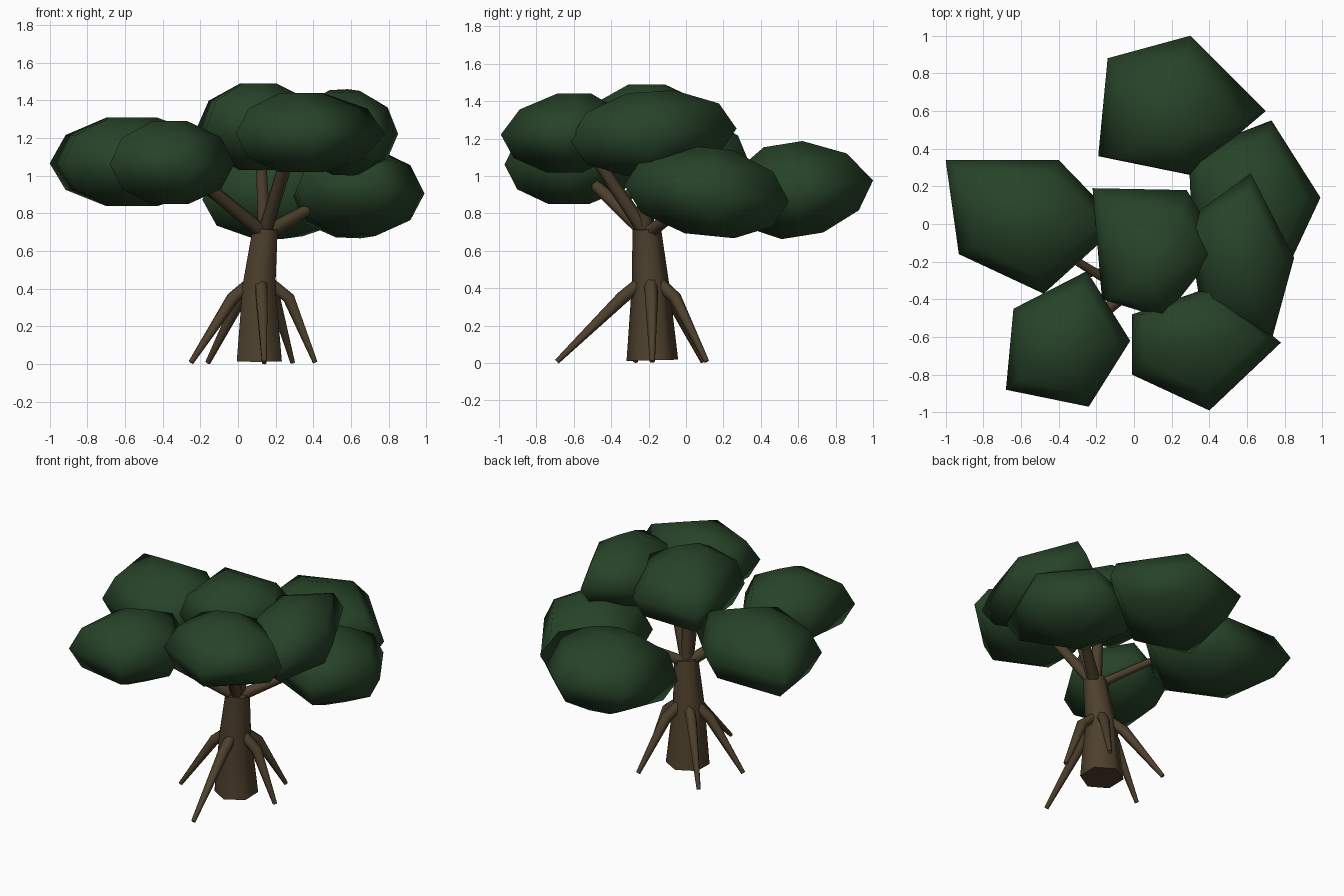
import bpy, bmesh, math
from mathutils import Vector

cube = bpy.data.objects.get("Cube")
if cube:
    bpy.data.objects.remove(cube, do_unlink=True)


def make_material(name, colour):
    mat = bpy.data.materials.new(name)
    mat.use_nodes = True
    mat.diffuse_color = (*colour, 1)
    mat.node_tree.nodes["Principled BSDF"].inputs["Base Color"].default_value = (*colour, 1)
    return mat


leaf_green = make_material("leaf green", (0.02, 0.056, 0.021))
bark_brown = make_material("bark brown", (0.076, 0.052, 0.026))


def loft(name, rings, mat, angle):
    """Skin a closed solid over rings that share one point count."""
    bm = bmesh.new()
    loops = [[bm.verts.new(p) for p in ring] for ring in rings]
    count = len(loops[0])
    for low, high in zip(loops, loops[1:]):
        for i in range(count):
            j = (i + 1) % count
            bm.faces.new((low[i], low[j], high[j], high[i]))
    bm.faces.new(loops[0][::-1])
    bm.faces.new(loops[-1])
    bmesh.ops.recalc_face_normals(bm, faces=bm.faces)
    mesh = bpy.data.meshes.new(name)
    bm.to_mesh(mesh)
    bm.free()
    mesh.materials.append(mat)
    obj = bpy.data.objects.new(name, mesh)
    bpy.context.collection.objects.link(obj)
    bpy.ops.object.select_all(action="DESELECT")
    obj.select_set(True)
    bpy.context.view_layer.objects.active = obj
    bpy.ops.object.shade_smooth_by_angle(angle=math.radians(angle))
    return obj


def limb(name, path, radii, sides=6):
    """Tapered tube along a path."""
    points = [Vector(p) for p in path]
    rings = []
    for i, (p, r) in enumerate(zip(points, radii)):
        along = points[min(i + 1, len(points) - 1)] - points[max(i - 1, 0)]
        turn = Vector((0, 0, 1)).rotation_difference(along.normalized())
        steps = [math.tau * (k + 0.5) / sides for k in range(sides)]
        rings.append([p + turn @ Vector((r * math.cos(a), r * math.sin(a), 0)) for a in steps])
    return loft(name, rings, bark_brown, 65)


# Flattened five-sided foliage profile: relative height, relative width
PROFILE = [(0, 0.3), (0.18, 0.8), (0.48, 1), (0.8, 0.8), (1, 0.28)]


def foliage(name, bottom, top, outline, slope=0, peak=0):
    """Clump over an outline; slope tilts it and peak shifts its top, both along y."""
    corners = [Vector((x, y, 0)) for x, y in outline]
    centre = sum(corners, Vector()) / len(corners)
    rings = []
    for height, width in PROFILE:
        lift = Vector((0, peak * max(0, height - 0.48) * 2, bottom + (top - bottom) * height))
        ring = [centre.lerp(c, width) for c in corners]
        rings.append([p + lift + Vector((0, 0, slope * (p.y - centre.y))) for p in ring])
    return loft(name, rings, leaf_green, 89)


# Foliage clumps
foliage("foliage_right", 0.84, 1.31,
        [(-1, .34), (-.4, .34), (-.07, 0), (-.48, -.37), (-.93, -.16)])
foliage("foliage_front_right", 0.85, 1.29,
        [(-.64, -.45), (-.25, -.25), (-.02, -.62), (-.24, -.97), (-.68, -.88)])
foliage("foliage_crown", 1.03, 1.49,
        [(-.22, .19), (.28, .18), (.46, -.12), (.16, -.5), (-.17, -.4)], peak=-0.07)
foliage("foliage_left_upper", 1.01, 1.45,
        [(.62, .27), (.85, -.18), (.73, -.62), (.36, -.48), (.28, .02)], slope=0.07)
foliage("foliage_front", 1.02, 1.44,
        [(-.01, -.48), (-.01, -.8), (.4, -.99), (.78, -.63), (.42, -.33)], peak=0.05)
foliage("foliage_left_lower", 0.68, 1.15,
        [(.73, .55), (.99, .14), (.77, -.33), (.31, -.08), (.29, .38)], slope=-0.1)
foliage("foliage_back", 0.68, 1.17,
        [(-.14, .88), (.3, 1), (.7, .6), (.3, .26), (-.19, .36)], slope=0.16, peak=-0.1)

# Leaning trunk
limb("trunk", [(.113, -.18, .015), (.112, -.19, .42), (.145, -.21, .72)], [.138, .1, .076])

# Branches reaching into the clumps
fork = (.14, -.21, .69)
limb("branch_front_right", [fork, (-.15, -.46, .93), (-.24, -.54, 1.0)], [.04, .034, .028])
limb("branch_right", [(-.04, -.36, .84), (-.3, -.2, 1.02)], [.03, .025])
branches = {
    "crown": (.12, -.2, 1.15),
    "left_upper": (.29, -.26, 1.15),
    "front": (.26, -.5, 1.12),
    "left_lower": (.39, -.02, .83),
}
for side, tip in branches.items():
    limb("branch_" + side, [fork, tip], [.04, .03])

# Stilt roots: leave the trunk, bend, then run to the ground
collar = Vector((.12, -.19, .47))
feet = [(-.25, -.27), (-.16, .09), (.14, -.69), (.29, .11), (.41, -.18)]
for number, (x, y) in enumerate(feet, 1):
    foot = Vector((x, y, .008))
    outward = Vector((x - collar.x, y - collar.y, 0)).normalized()
    elbow = collar + outward * 0.15 - Vector((0, 0, .12))
    limb(f"stilt_root_{number}", [collar, elbow, foot], [.036, .035, .014])
